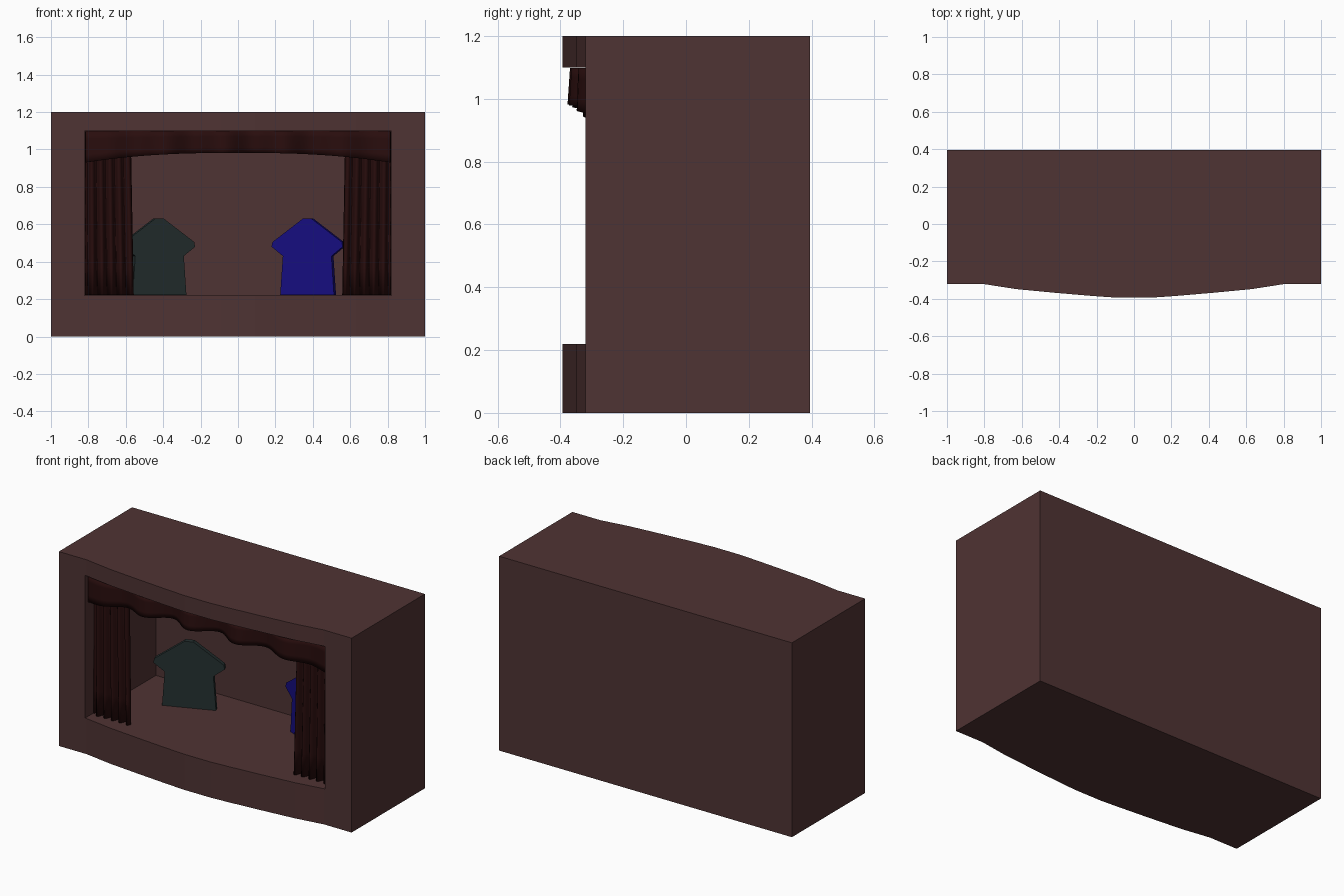
import bpy, bmesh
from math import sin, cos, pi, radians
from mathutils import Matrix

if "Cube" in bpy.data.objects:
    bpy.data.objects.remove(bpy.data.objects["Cube"])


def material(name, color):
    m = bpy.data.materials.new(name)
    m.diffuse_color = (*color, 1)
    m.use_nodes = True
    m.node_tree.nodes["Principled BSDF"].inputs["Base Color"].default_value = m.diffuse_color
    return m


wood = material("brown_wood", (0.078, 0.033, 0.033))
cloth = material("dark_red_cloth", (0.022, 0.004, 0.004))
green = material("dark_green", (0.018, 0.030, 0.030))
blue = material("deep_blue", (0.008, 0.004, 0.216))


def add_object(name, bm, mat):
    bmesh.ops.recalc_face_normals(bm, faces=bm.faces)
    me = bpy.data.meshes.new(name)
    bm.to_mesh(me)
    bm.free()
    me.materials.append(mat)
    ob = bpy.data.objects.new(name, me)
    bpy.context.collection.objects.link(ob)
    return ob


def prism(name, points, depth, mat):
    """Extrude a closed 3D outline along a vector."""
    bm = bmesh.new()
    face = bm.faces.new([bm.verts.new(p) for p in points])
    new = bmesh.ops.extrude_face_region(bm, geom=[face])["geom"]
    bmesh.ops.translate(bm, vec=depth,
                        verts=[v for v in new if isinstance(v, bmesh.types.BMVert)])
    return add_object(name, bm, mat)


def sheet(name, nu, nv, func, mat, thickness):
    """Draped cloth from a grid function."""
    bm = bmesh.new()
    g = [[bm.verts.new(func(i / nu, j / nv)) for j in range(nv + 1)] for i in range(nu + 1)]
    for i in range(nu):
        for j in range(nv):
            bm.faces.new((g[i][j], g[i + 1][j], g[i + 1][j + 1], g[i][j + 1]))
    for f in bm.faces:
        f.smooth = True
    ob = add_object(name, bm, mat)
    mod = ob.modifiers.new("thickness", 'SOLIDIFY')
    mod.thickness = thickness
    mod.offset = 0
    return ob


# Stage box with a bowed front
half = [(0.09, -0.394), (0.22, -0.385), (0.42, -0.368), (0.63, -0.348), (0.81, -0.32), (1.0, -0.32)]
front = [(-x, y) for x, y in reversed(half)] + half
outline = front + [(1, 0.395), (-1, 0.395)]
box = prism("stage_box", [(x, y, 0) for x, y in outline], (0, 0, 1.2), wood)

# Stage opening cut out of the box
cutter = prism("opening_cutter", [(-0.82, -0.6, 0.22), (0.82, -0.6, 0.22),
                                  (0.82, 0.37, 0.22), (-0.82, 0.37, 0.22)], (0, 0, 0.88), wood)
cutter.hide_render = True
cutter.hide_set(True)
cut = box.modifiers.new("opening", 'BOOLEAN')
cut.operation = 'DIFFERENCE'
cut.solver = 'EXACT'
cut.object = cutter

# Side curtains, pleated and slightly flared at the bottom
for side, label in ((-1, "left"), (1, "right")):
    def drape(u, v, s=side):
        inner = 0.56 + 0.016 * v
        x = 0.815 + (inner - 0.815) * u
        y = -0.245 + (0.022 - 0.008 * v) * sin(u * 5 * 2 * pi + 0.5 * v)
        return (s * x, y, 0.222 + v * 0.875)
    sheet(label + "_curtain", 40, 6, drape, cloth, 0.006)


# Valance following the bow with soft folds
def valance(u, v):
    x = -0.815 + 1.63 * u
    bow = 1 - (x / 0.815) ** 2
    low = 0.93 + 0.052 * (1 - abs(x / 0.815) ** 2.5)
    wave = (0.042 - 0.008 * v) * (0.25 + 0.75 * bow) * cos((x + 0.08) * 2 * pi / 0.32)
    return (x, -0.30 - 0.033 * bow - wave, low + (1.098 - low) * v)


sheet("valance", 80, 4, valance, cloth, 0.006)

# Flat stage figures with pointed tops, turned towards the middle
side_pts = [(0.025, 0.63), (0.20, 0.505), (0.205, 0.48), (0.14, 0.43), (0.155, 0.221)]
shape = side_pts + [(-x, z) for x, z in reversed(side_pts)]
for name, x, y, angle, mat in (("left_figure", -0.425, 0.135, 22, green),
                               ("right_figure", 0.375, 0.145, -22, blue)):
    fig = prism(name, [(px, -0.015, pz) for px, pz in shape], (0, 0.03, 0), mat)
    fig.data.transform(Matrix.Translation((x, y, 0)) @ Matrix.Rotation(radians(angle), 4, 'Z'))
